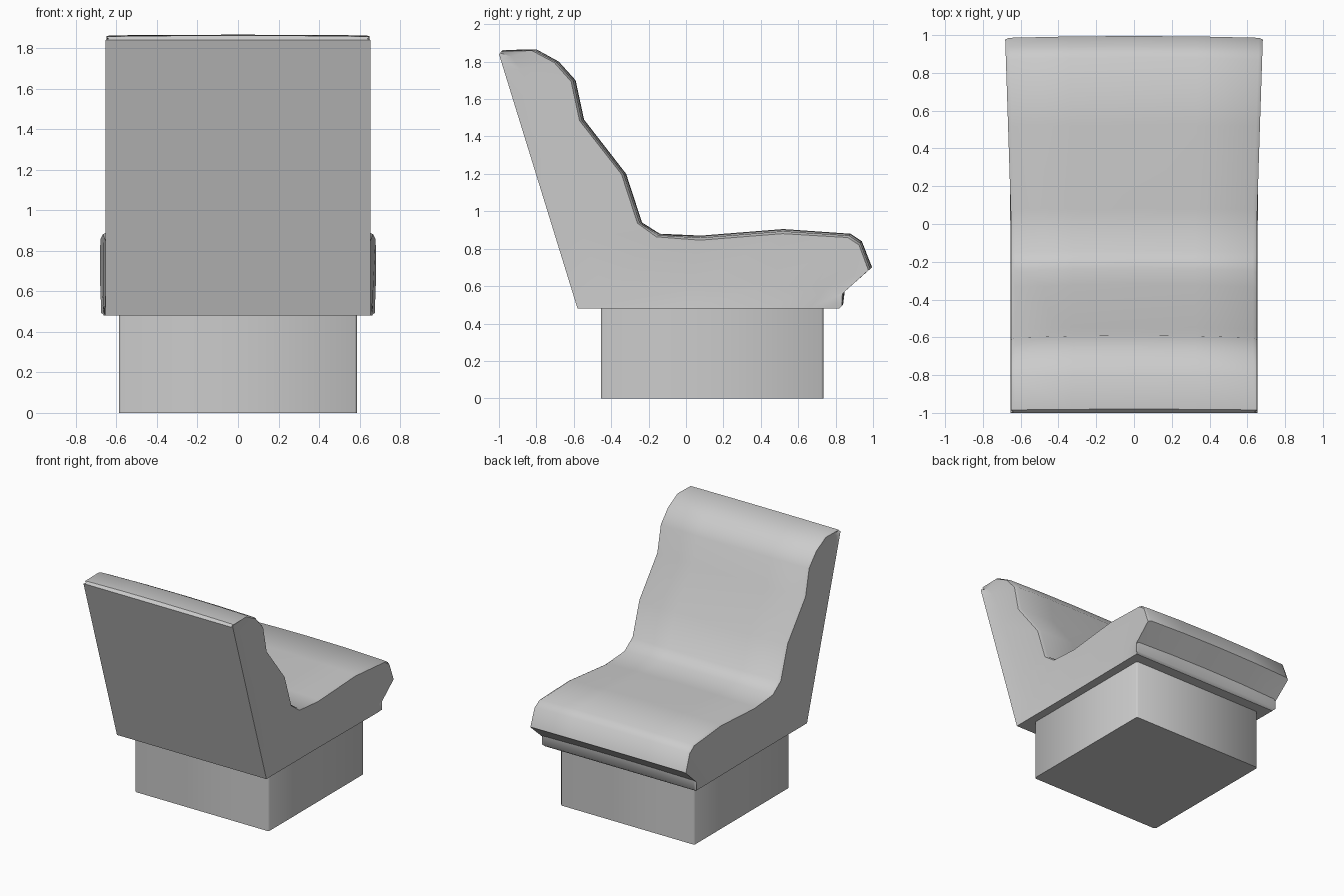
import bpy, bmesh
from math import radians
from mathutils import Vector

cube = bpy.data.objects.get("Cube")
if cube:
    bpy.data.objects.remove(cube, do_unlink=True)

grey = bpy.data.materials.new("light grey")
grey.use_nodes = True
GREY = (0.6, 0.6, 0.6, 1)
grey.diffuse_color = GREY
grey.node_tree.nodes["Principled BSDF"].inputs["Base Color"].default_value = GREY


def finish(name, bm, angle):
    bmesh.ops.recalc_face_normals(bm, faces=bm.faces)
    mesh = bpy.data.meshes.new(name)
    bm.to_mesh(mesh)
    bm.free()
    mesh.materials.append(grey)
    ob = bpy.data.objects.new(name, mesh)
    bpy.context.collection.objects.link(ob)
    bpy.ops.object.select_all(action='DESELECT')
    bpy.context.view_layer.objects.active = ob
    ob.select_set(True)
    bpy.ops.object.shade_smooth_by_angle(angle=radians(angle))
    return ob


def loft(bm, rings):
    loops = [[bm.verts.new(p) for p in ring] for ring in rings]
    for a, b in zip(loops, loops[1:]):
        for i in range(len(a)):
            j = (i + 1) % len(a)
            bm.faces.new((a[i], a[j], b[j], b[i]))
    bm.faces.new(loops[0])
    bm.faces.new(loops[-1])


# Cushion profile (y, z) from the top of the backrest to the front lip
FRONT = [(-0.98, 1.862), (-0.8, 1.866), (-0.68, 1.8), (-0.59, 1.7),
         (-0.545, 1.49), (-0.32, 1.2), (-0.235, 0.94), (-0.14, 0.88),
         (0.08, 0.87), (0.52, 0.905), (0.88, 0.88), (0.94, 0.84),
         (0.995, 0.7), (0.85, 0.58), (0.84, 0.5)]
# Matching distances down the straight rear panel, then along the underside
REAR_Z = [1.84, 1.81, 1.74, 1.61, 1.42, 1.16, 0.87, 0.48]
UNDER_Y = [0, 0.45, 0.6, 0.66, 0.72, 0.78, 0.82]
REAR = [(-0.58 - 0.42 * (z - 0.48) / 1.36, z) for z in REAR_Z]
REAR += [(y, 0.48) for y in UNDER_Y]


def seat_ring(rear, front):
    r, f = Vector((0, *rear)), Vector((0, *front))
    depth = (f - r).length
    toward = (r - f).normalized()
    pull = min(0.025, depth * 0.3)
    width = 0.65 + 0.032 * max(0, f.y)
    hem = 0.655 + 0.008 * max(0, r.y)
    mid = r.lerp(f, 0.3)
    side = f + toward * pull
    bow = toward * min(0.012, depth * 0.2)
    half = [(hem, r), (width - 0.012, mid), (width, side),
            (width - 0.02, f + bow), (width * 0.5, f + bow * 0.25)]
    ring = [(x, p.y, p.z) for x, p in half] + [(0, f.y, f.z)]
    return ring + [(-x, p.y, p.z) for x, p in reversed(half)]


bm = bmesh.new()
loft(bm, [seat_ring(r, f) for r, f in zip(REAR, FRONT)])
finish("seat_shell", bm, 40)

# Pedestal with slightly clipped corners
X, Y0, Y1, C = 0.588, -0.455, 0.735, 0.012
outline = [(-X + C, Y0), (X - C, Y0), (X, Y0 + C), (X, Y1 - C),
           (X - C, Y1), (-X + C, Y1), (-X, Y1 - C), (-X, Y0 + C)]
bm = bmesh.new()
loft(bm, [[(x, y, z) for x, y in outline] for z in (0, 0.485)])
finish("pedestal", bm, 50)
